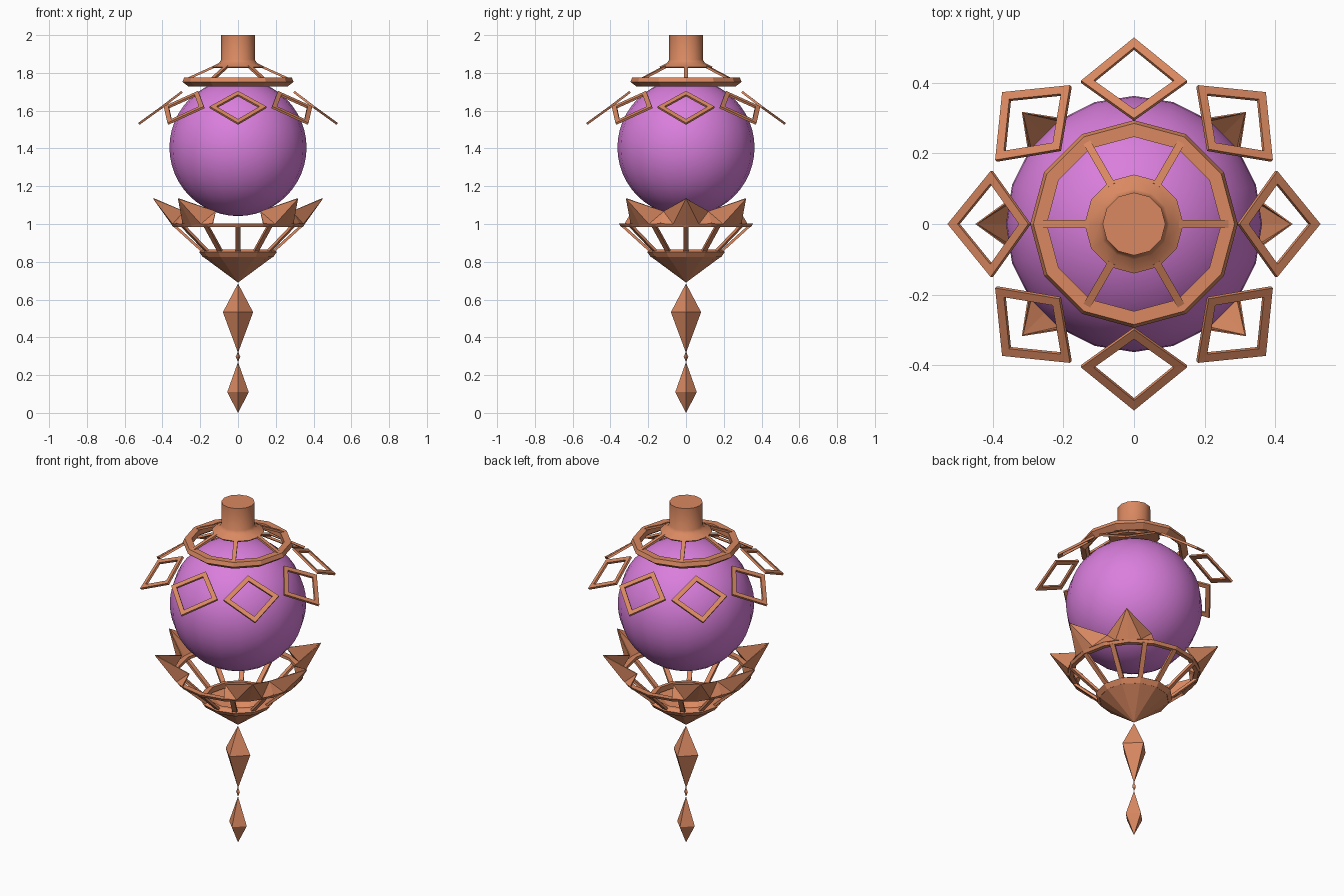
import bpy, bmesh, math
from mathutils import Vector, Matrix

if "Cube" in bpy.data.objects:
    bpy.data.objects.remove(bpy.data.objects["Cube"])

def material(name, rgb):
    m = bpy.data.materials.new(name)
    m.diffuse_color = (*rgb, 1)
    m.use_nodes = True
    m.node_tree.nodes["Principled BSDF"].inputs["Base Color"].default_value = m.diffuse_color
    return m

copper = material("copper", (0.70, 0.25, 0.12))
violet = material("violet glass", (0.70, 0.21, 0.72))

def make(name, bm, mat, smooth=False):
    bmesh.ops.recalc_face_normals(bm, faces=bm.faces)
    me = bpy.data.meshes.new(name)
    bm.to_mesh(me)
    bm.free()
    ob = bpy.data.objects.new(name, me)
    bpy.context.collection.objects.link(ob)
    me.materials.append(mat)
    if smooth:
        bpy.ops.object.select_all(action='DESELECT')
        bpy.context.view_layer.objects.active = ob
        ob.select_set(True)
        bpy.ops.object.shade_smooth_by_angle(angle=math.radians(35))
    return ob

def polar(r, deg, z):
    a = math.radians(deg)
    return Vector((r * math.cos(a), r * math.sin(a), z))

def lathe(name, profile, n, closed=False, smooth=False):
    """Revolve (r, z) points about z; r = 0 makes a tip."""
    bm = bmesh.new()
    rows = []
    for r, z in profile:
        if r == 0:
            rows.append([bm.verts.new((0, 0, z))] * n)
        else:
            rows.append([bm.verts.new(polar(r, 360 * i / n, z)) for i in range(n)])
    pairs = list(zip(rows, rows[1:]))
    if closed:
        pairs.append((rows[-1], rows[0]))
    for a, b in pairs:
        for i in range(n):
            j = (i + 1) % n
            loop = list(dict.fromkeys((a[i], a[j], b[j], b[i])))
            bm.faces.new(loop)
    return make(name, bm, copper, smooth)

def add_bar(bm, p, q, width, thick):
    """Rectangular bar from p to q, wide around the axis."""
    d = (q - p).normalized()
    side = Vector((0, 0, 1)).cross(d).normalized()
    up = d.cross(side)
    ends = [[bm.verts.new(c + side * sx * width / 2 + up * sy * thick / 2)
             for sx, sy in ((-1, -1), (1, -1), (1, 1), (-1, 1))] for c in (p, q)]
    for i in range(4):
        j = (i + 1) % 4
        bm.faces.new((ends[0][i], ends[0][j], ends[1][j], ends[1][i]))
    bm.faces.new(ends[0])
    bm.faces.new(ends[1])

def spokes(name, n, r0, z0, r1, z1, width, thick):
    bm = bmesh.new()
    for k in range(n):
        a = 360 * k / n
        add_bar(bm, polar(r0, a, z0), polar(r1, a, z1), width, thick)
    make(name, bm, copper)

# glass globe
bm = bmesh.new()
bmesh.ops.create_uvsphere(bm, u_segments=20, v_segments=24, radius=0.363,
                          matrix=Matrix.Translation((0, 0, 1.405)))
make("globe", bm, violet, True)

# stem with flared foot, upper ring and its spokes
lathe("stem", [(0, 2.0), (0.089, 2.0), (0.089, 1.87), (0.10, 1.853), (0.14, 1.832),
               (0.135, 1.825), (0, 1.825)], 12, smooth=True)
lathe("upper_ring", [(0.247, 1.775), (0.285, 1.775), (0.294, 1.752), (0.262, 1.728),
                     (0.247, 1.74)], 12, closed=True)
spokes("upper_spokes", 6, 0.125, 1.833, 0.268, 1.768, 0.022, 0.012)

# eight tilted diamond frames around the globe
bm = bmesh.new()
top, low, side = Vector((0.296, 0, 1.70)), Vector((0.525, 0, 1.53)), Vector((0.403, 0.15, 1.618))
outer = [top, side, low, Vector((side.x, -side.y, side.z))]
centre = sum(outer, Vector()) / 4
inner = [centre + (p - centre) * 0.76 for p in outer]
normal = Vector((0.17, 0, 0.229)).normalized() * 0.006
for k in range(8):
    rot = Matrix.Rotation(math.radians(45 * k), 3, 'Z')
    loops = [[bm.verts.new(rot @ (p + normal * s)) for p in pts]
             for pts, s in ((outer, 1), (inner, 1), (inner, -1), (outer, -1))]
    for a, b in zip(loops, loops[1:] + loops[:1]):
        for i in range(4):
            j = (i + 1) % 4
            bm.faces.new((a[i], a[j], b[j], b[i]))
make("diamond_frames", bm, copper)

# crown of six pointed petals (none at front and back)
bm = bmesh.new()
for a in (0, 45, 135, 180, 225, 315):
    base = [bm.verts.new(polar(0.35, a + d, 1.0)) for d in (-22.5, -11, 0, 11, 22.5)]
    tip = bm.verts.new(polar(0.447, a, 1.135))
    left = bm.verts.new(polar(0.307, a - 22.5, 1.067))
    right = bm.verts.new(polar(0.307, a + 22.5, 1.067))
    bm.faces.new((base[0], base[1], left))
    bm.faces.new((base[1], tip, left))
    bm.faces.new((base[1], base[2], tip))
    bm.faces.new((base[2], base[3], tip))
    bm.faces.new((base[3], right, tip))
    bm.faces.new((base[3], base[4], right))
petals = make("petals", bm, copper)
sol = petals.modifiers.new("thickness", 'SOLIDIFY')
sol.thickness = 0.006
sol.offset = 0

# basket: ring, struts, rim and pointed bowl
lathe("basket_ring", [(0.322, 1.002), (0.355, 1.002), (0.345, 0.985), (0.322, 0.985)],
      16, closed=True)
spokes("basket_struts", 12, 0.187, 0.855, 0.338, 0.992, 0.026, 0.014)
lathe("basket_rim", [(0.165, 0.866), (0.185, 0.866), (0.206, 0.852), (0.187, 0.826),
                     (0.165, 0.835)], 12, closed=True)
lathe("bowl", [(0.187, 0.828), (0, 0.69), ], 12)

# hanging drops, four sided
lathe("large_drop", [(0, 0.685), (0.08, 0.533), (0, 0.318)], 4)
lathe("bead", [(0, 0.325), (0.012, 0.297), (0, 0.268)], 4)
lathe("small_drop", [(0, 0.27), (0.057, 0.11), (0, 0.0)], 4)
